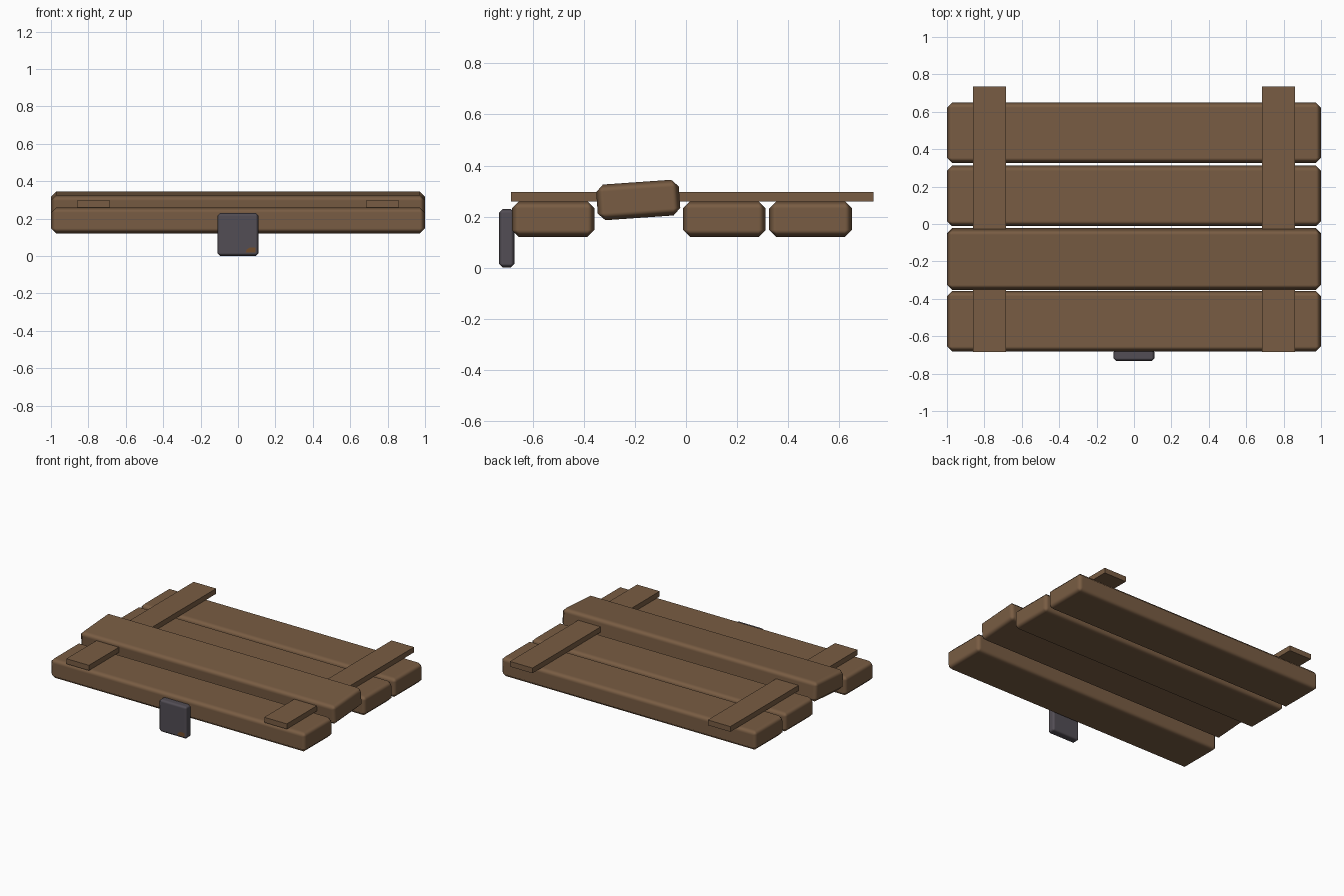
import bpy
import bmesh
import math
from mathutils import Matrix

old = bpy.data.objects.get("Cube")
if old:
    bpy.data.objects.remove(old, do_unlink=True)


def material(name, color):
    mat = bpy.data.materials.new(name)
    mat.use_nodes = True
    rgba = (*color, 1)
    mat.diffuse_color = rgba
    bsdf = next(n for n in mat.node_tree.nodes if n.type == 'BSDF_PRINCIPLED')
    bsdf.inputs["Base Color"].default_value = rgba
    return mat


WOOD = material("plank brown", (0.19, 0.108, 0.056))
IRON = material("dark iron", (0.085, 0.075, 0.09))
RUST = material("rust brown", (0.17, 0.075, 0.025))


def box(name, center, size, mat, bevel=0, tilt=0):
    """Box with optional chamfered, softly shaded edges."""
    bm = bmesh.new()
    bmesh.ops.create_cube(bm, size=1)
    bmesh.ops.transform(bm, matrix=Matrix.Diagonal((*size, 1)), verts=bm.verts)
    mesh = bpy.data.meshes.new(name)
    bm.to_mesh(mesh)
    bm.free()
    mesh.materials.append(mat)
    obj = bpy.data.objects.new(name, mesh)
    bpy.context.collection.objects.link(obj)
    obj.location = center
    obj.rotation_euler.x = math.radians(tilt)
    if bevel:
        mod = obj.modifiers.new("chamfer", 'BEVEL')
        mod.width = bevel
        mod.segments = 1
        mod.harden_normals = True
        mesh.shade_smooth()
    return obj


# Four chamfered planks, one of them lifted and tilted
for i, (y, z, tilt) in enumerate([(-0.52, 0.19, 0), (-0.187, 0.265, 4),
                                  (0.15, 0.19, 0), (0.488, 0.19, 0)]):
    box(f"plank_{i + 1}", (0, y, z), (2, 0.324, 0.14), WOOD, 0.028, tilt)

# Crosswise battens
for side, sx in (("left", 1), ("right", -1)):
    box(f"batten_{side}", (sx * 0.773, 0.025, 0.278), (0.176, 1.42, 0.037), WOOD)

# Latch plate hanging at the front
box("latch_plate", (0, -0.702, 0.115), (0.22, 0.062, 0.23), IRON, 0.016)

# Rust patch in the lower corner of the latch
bm = bmesh.new()
outline = [(0.04, 0.018), (0.094, 0.018), (0.094, 0.045), (0.062, 0.045), (0.045, 0.033)]
bm.faces.new([bm.verts.new((x, -0.7335, z)) for x, z in outline])
mesh = bpy.data.meshes.new("rust_patch")
bm.to_mesh(mesh)
bm.free()
mesh.materials.append(RUST)
bpy.context.collection.objects.link(bpy.data.objects.new("rust_patch", mesh))
